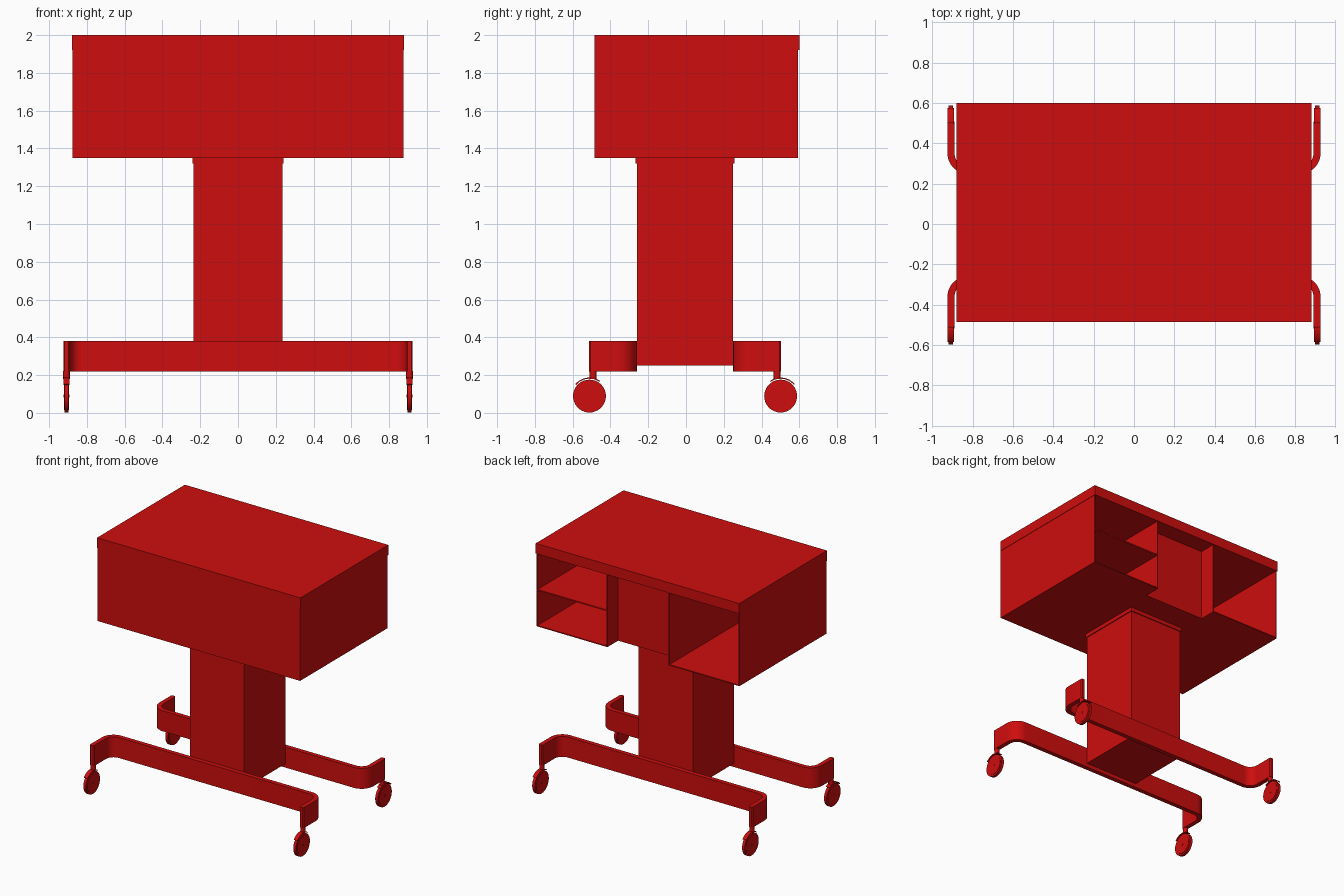
import bpy, bmesh
from math import sin, cos, pi, radians

cube = bpy.data.objects.get("Cube")
if cube:
    bpy.data.objects.remove(cube, do_unlink=True)

red = bpy.data.materials.new("red paint")
red.use_nodes = True
colour = (0.62, 0.004, 0.004, 1)
red.diffuse_color = colour
red.node_tree.nodes["Principled BSDF"].inputs["Base Color"].default_value = colour


def finish(name, bm, smooth=False):
    bmesh.ops.recalc_face_normals(bm, faces=bm.faces)
    mesh = bpy.data.meshes.new(name)
    bm.to_mesh(mesh)
    bm.free()
    mesh.materials.append(red)
    obj = bpy.data.objects.new(name, mesh)
    bpy.context.collection.objects.link(obj)
    if smooth:
        bpy.ops.object.select_all(action="DESELECT")
        obj.select_set(True)
        bpy.context.view_layer.objects.active = obj
        bpy.ops.object.shade_smooth_by_angle(angle=radians(35))
    return obj


def prism(name, points, axis, lo, hi, smooth=False):
    """Extrude a closed 2D outline along x (outline in y, z) or z (outline in x, y)."""
    bm = bmesh.new()
    place = (lambda p, t: (t, *p)) if axis == "x" else (lambda p, t: (*p, t))
    a = [bm.verts.new(place(p, lo)) for p in points]
    b = [bm.verts.new(place(p, hi)) for p in points]
    bm.faces.new(a)
    bm.faces.new(b)
    for i in range(len(a)):
        j = (i + 1) % len(a)
        bm.faces.new((a[i], a[j], b[j], b[i]))
    return finish(name, bm, smooth)


def box(name, x0, x1, y0, y1, z0, z1):
    return prism(name, [(x0, y0), (x1, y0), (x1, y1), (x0, y1)], "z", z0, z1)


def arc(cx, cy, r, start, end, n):
    angles = [radians(start + (end - start) * i / n) for i in range(n + 1)]
    return [(cx + r * cos(a), cy + r * sin(a)) for a in angles]


# Cabinet shell, open at the back
W, FRONT, BACK, LOW, HIGH, T = 0.877, -0.485, 0.593, 1.35, 1.92, 0.008
BAY, RECESS = 0.265, 0.46
box("table_top", -0.88, 0.88, FRONT, 0.6, HIGH, 2.0)
box("front_panel", -W, W, FRONT, FRONT + T, LOW, HIGH)
floor = [(-W, FRONT), (W, FRONT), (W, BACK), (BAY, BACK), (BAY, RECESS),
         (-BAY, RECESS), (-BAY, BACK), (-W, BACK)]
prism("cabinet_floor", floor, "z", LOW, LOW + T)
for side, s in (("left", 1), ("right", -1)):
    for part, x in (("side_panel", W - T), ("divider", BAY)):
        a, b = sorted((s * x, s * (x + T)))
        box(f"{side}_{part}", a, b, FRONT, BACK, LOW, HIGH)

# Recessed centre panel and the single shelf
box("recessed_panel", -BAY, BAY, RECESS - T, RECESS, LOW, HIGH)
box("shelf", BAY, W, FRONT, BACK, 1.63, 1.64)

# Column
box("column", -0.235, 0.235, -0.26, 0.25, 0.25, 1.32)
box("column_cap", -0.242, 0.242, -0.267, 0.257, 1.32, LOW)

# Base rails with bent ends, and their casters
MID = -0.005


def shifted(points, s):
    return [(x, MID + s * y) for x, y in points]


for end, s in (("back", 1), ("front", -1)):
    outer = arc(0.825, 0.355, 0.1, -90, 0, 10) + [(0.925, 0.5), (0.918, 0.508)]
    inner = [(0.897, 0.508), (0.89, 0.5)] + arc(0.825, 0.355, 0.065, 0, -90, 10)
    right = outer + inner
    left = [(-x, y) for x, y in right]
    # One continuous outline: outer run, then back along the inside
    n = len(outer)
    outline = right + left[n:][::-1] + left[:n][::-1]
    prism(f"{end}_rail", shifted(outline, s), "z", 0.22, 0.38, True)

    for side, m in (("left", 1), ("right", -1)):
        tag = f"{end}_{side}"
        c = m * 0.908
        wheel = arc(0.506, 0.089, 0.087, 0, 350, 35)
        hub = arc(0.506, 0.089, 0.073, 0, 350, 35)
        axle = arc(0.506, 0.089, 0.008, 0, 330, 11)
        for part, pts, half in (("tyre", wheel, 0.011), ("hub", hub, 0.014),
                                ("axle", axle, 0.017)):
            flip = [(MID + s * y, z) for y, z in pts]
            prism(f"{tag}_{part}", flip, "x", c - half, c + half, True)
        # Curved guard over the wheel
        guard = arc(0.506, 0.089, 0.098, 40, 125, 12) + arc(0.506, 0.089, 0.092, 125, 40, 12)
        prism(f"{tag}_guard", [(MID + s * y, z) for y, z in guard], "x",
              c - 0.016, c + 0.016, True)
        # Swivel stem
        stem = shifted(arc(c, 0.487, 0.018, 0, 345, 23), s)
        prism(f"{tag}_stem", stem, "z", 0.18, 0.222, True)
